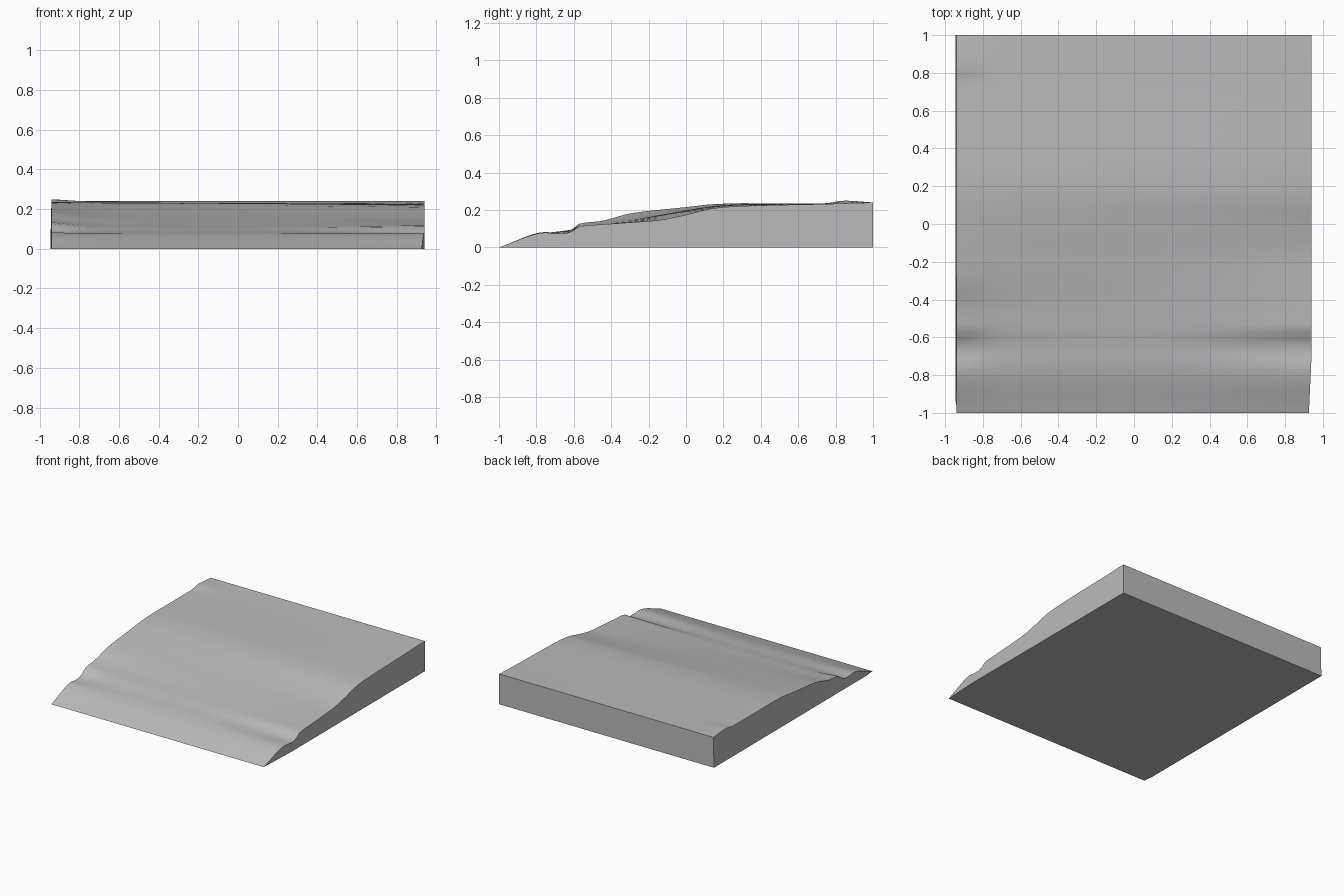
import bpy
import bmesh

cube = bpy.data.objects.get("Cube")
if cube:
    bpy.data.objects.remove(cube, do_unlink=True)

# Cross-section positions, and the top height along each of them:
# (y, then z at the four x positions)
COLUMNS = (-0.94, -0.7, 0.0, 0.94)
SECTIONS = [
    (-1.00, 0, 0, 0, 0),
    (-0.74, .083, .078, .078, .08),
    (-0.70, .075, .081, .083, .073),
    (-0.64, .08, .088, .09, .073),
    (-0.56, .13, .108, .105, .115),
    (-0.46, .14, .122, .118, .122),
    (-0.29, .183, .157, .145, .134),
    (-0.15, .2, .18, .168, .145),
    (0.00, .215, .204, .195, .174),
    (0.15, .231, .224, .22, .21),
    (0.30, .236, .233, .23, .221),
    (0.55, .235, .234, .232, .228),
    (0.75, .236, .235, .234, .232),
    (0.84, .25, .237, .236, .235),
    (1.00, .24, .24, .24, .24),
]
ACROSS, ALONG = 28, 56


def lerp_table(xs, values, x):
    """Smoothly interpolate values over the rising positions xs."""
    last = len(xs) - 1
    i = next((k for k in range(last) if x <= xs[k + 1]), last - 1)
    t = min(max((x - xs[i]) / (xs[i + 1] - xs[i]), 0), 1)

    def slope(k):
        if k in (0, last):
            j = min(k, last - 1)
            return (values[j + 1] - values[j]) / (xs[j + 1] - xs[j])
        a = (values[k] - values[k - 1]) / (xs[k] - xs[k - 1])
        b = (values[k + 1] - values[k]) / (xs[k + 1] - xs[k])
        return 2 * a * b / (a + b) if a * b > 0 else 0

    h = xs[i + 1] - xs[i]
    return ((1 + 2 * t) * (1 - t) ** 2 * values[i] + t * (1 - t) ** 2 * h * slope(i)
            + t * t * (3 - 2 * t) * values[i + 1] + t * t * (t - 1) * h * slope(i + 1))


# Colour
gray = bpy.data.materials.new("plain gray")
gray.use_nodes = True
color = (0.5, 0.5, 0.5, 1)
gray.diffuse_color = color
gray.node_tree.nodes["Principled BSDF"].inputs["Base Color"].default_value = color

# Uneven sloping top
bm = bmesh.new()
bmesh.ops.create_grid(bm, x_segments=ACROSS, y_segments=ALONG, size=1)
stations = [s[0] for s in SECTIONS]
for v in bm.verts:
    x, y = v.co.x * 0.94, v.co.y
    heights = [lerp_table(stations, [s[c + 1] for s in SECTIONS], y) for c in range(4)]
    v.co.z = lerp_table(COLUMNS, heights, x)
    # right-hand end draws in slightly towards the thin front edge
    taper = 0.015 * max(0, (-0.7 - y) / 0.3) if x > 0 else 0
    v.co.x = x - taper * x

# Side walls dropped to the ground, then the flat base
rim = [e for e in bm.edges if e.is_boundary]
skirt = bmesh.ops.extrude_edge_only(bm, edges=rim)["geom"]
for v in (g for g in skirt if isinstance(g, bmesh.types.BMVert)):
    if v.co.x < -0.93 and v.co.z > 0.02:
        v.co.x -= 0.006
    v.co.z = 0
bmesh.ops.remove_doubles(bm, verts=bm.verts, dist=0.0005)
bmesh.ops.holes_fill(bm, edges=[e for e in bm.edges if e.is_boundary], sides=0)
bmesh.ops.recalc_face_normals(bm, faces=bm.faces)

mesh = bpy.data.meshes.new("ramp")
bm.to_mesh(mesh)
bm.free()
mesh.materials.append(gray)
ramp = bpy.data.objects.new("ramp", mesh)
bpy.context.collection.objects.link(ramp)

# Smooth top with crisp borders
bpy.ops.object.select_all(action='DESELECT')
ramp.select_set(True)
bpy.context.view_layer.objects.active = ramp
bpy.ops.object.shade_smooth_by_angle(angle=0.6)
for p in mesh.polygons:
    if p.normal.z < 0.5:
        p.use_smooth = False
# The thin front edge stays sharp
for e in mesh.edges:
    if all(mesh.vertices[i].co.z < 0.0005 for i in e.vertices):
        e.use_edge_sharp = True
